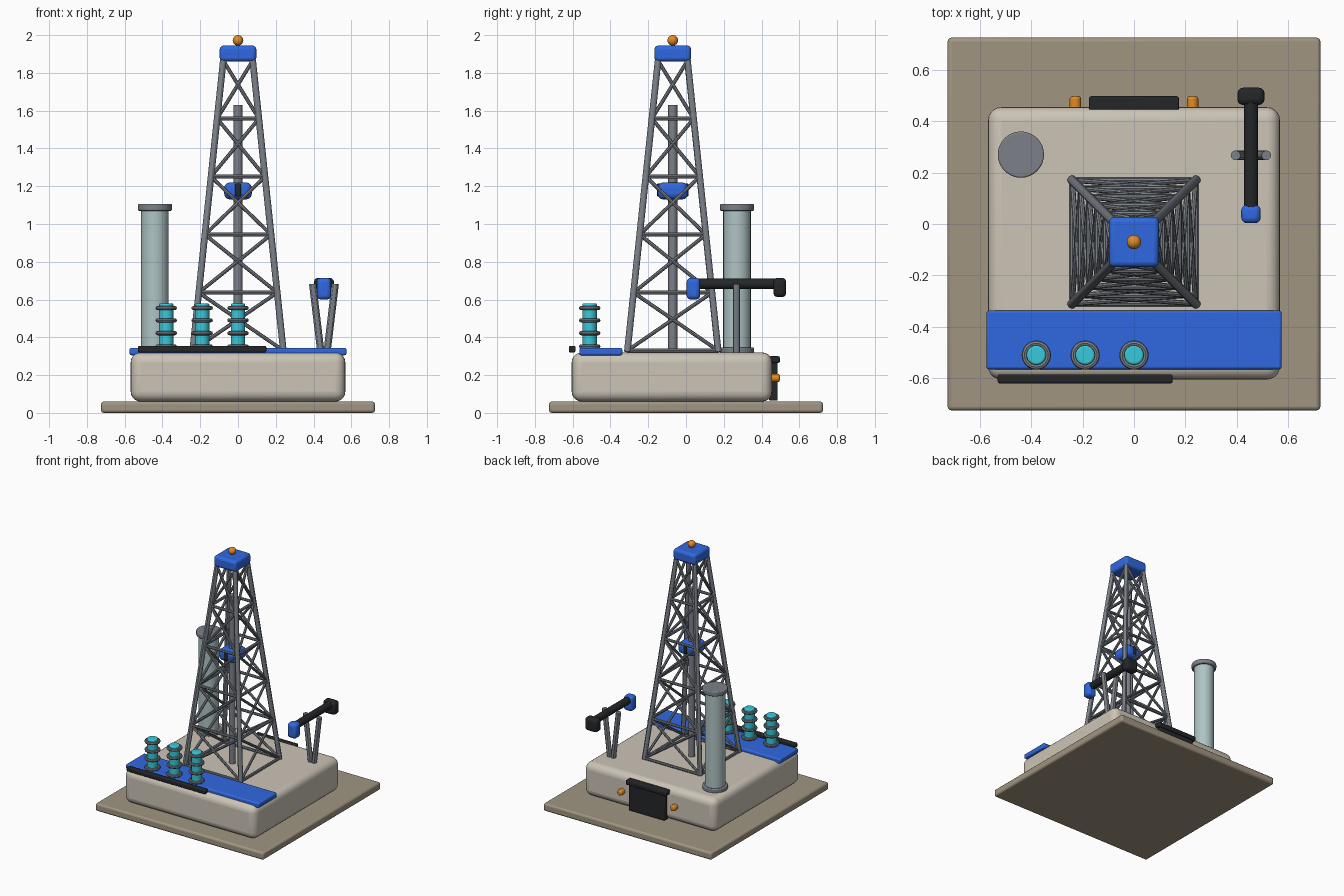
import bpy
from math import pi
from mathutils import Vector

if "Cube" in bpy.data.objects:
    bpy.data.objects.remove(bpy.data.objects["Cube"])


def mat(name, r, g, b):
    m = bpy.data.materials.new(name)
    m.diffuse_color = (r, g, b, 1)
    m.use_nodes = True
    m.node_tree.nodes["Principled BSDF"].inputs["Base Color"].default_value = m.diffuse_color
    return m


BLUE = mat("blue", 0.03, 0.14, 0.75)
BEIGE = mat("beige", 0.60, 0.55, 0.47)
EARTH = mat("earth", 0.35, 0.30, 0.22)
CYAN = mat("cyan", 0.04, 0.58, 0.70)
AMBER = mat("amber", 0.75, 0.26, 0.02)
PALE = mat("pale", 0.43, 0.55, 0.55)
STEEL = mat("steel", 0.20, 0.22, 0.25)
DARK = mat("dark", 0.018, 0.019, 0.021)


def finish(o, name, m, bevel=0, segments=3):
    o.name = name
    o.data.materials.append(m)
    if bevel:
        b = o.modifiers.new("bevel", "BEVEL")
        b.width, b.segments, b.limit_method = bevel, segments, "ANGLE"
    bpy.ops.object.shade_smooth_by_angle()
    return o


def box(name, lo, hi, m, bevel=0.01, segments=3):
    lo, hi = Vector(lo), Vector(hi)
    bpy.ops.mesh.primitive_cube_add(size=1, location=(lo + hi) / 2)
    o = bpy.context.object
    o.scale = hi - lo
    bpy.ops.object.transform_apply(location=False, rotation=False, scale=True)
    return finish(o, name, m, bevel, segments)


def rod(name, a, b, r, m, bevel=0, sides=12):
    a, b = Vector(a), Vector(b)
    d = b - a
    bpy.ops.mesh.primitive_cylinder_add(
        vertices=sides, radius=r, depth=d.length, location=(a + b) / 2,
        rotation=d.to_track_quat("Z", "Y").to_euler())
    return finish(bpy.context.object, name, m, bevel)


# Ground plate, main body, front walkway and its rail
box("ground_plate", (-0.725, -0.725, 0), (0.725, 0.725, 0.06), EARTH, 0.015)
box("body", (-0.568, -0.605, 0.06), (0.568, 0.455, 0.32), BEIGE, 0.052, 5)
box("walkway", (-0.574, -0.565, 0.305), (0.574, -0.337, 0.344), BLUE, 0.01)
box("front_rail", (-0.53, -0.62, 0.32), (0.15, -0.585, 0.355), DARK, 0.008)

# Row of ribbed insulators
for x in (-0.38, -0.19, 0.0):
    rod("insulator", (x, -0.51, 0.33), (x, -0.51, 0.58), 0.038, CYAN, 0.008, 24)
    for z in (0.352, 0.422, 0.49, 0.555):
        bpy.ops.mesh.primitive_torus_add(
            location=(x, -0.51, z), major_radius=0.046, minor_radius=0.011,
            major_segments=28, minor_segments=8)
        finish(bpy.context.object, "insulator_ring", STEEL)

# Tall stack with flanges
sx, sy = -0.44, 0.27
rod("stack", (sx, sy, 0.33), (sx, sy, 1.08), 0.073, PALE, 0.012, 32)
rod("stack_base", (sx, sy, 0.315), (sx, sy, 0.347), 0.09, STEEL, 0.006, 32)
rod("stack_cap", (sx, sy, 1.07), (sx, sy, 1.106), 0.09, STEEL, 0.006, 32)

# Lattice tower: legs, horizontals and cross braces
CY, Z0, Z1, BAYS = -0.07, 0.33, 1.865, 5


def corner(i, level):
    t = level / BAYS
    h = 0.24 + (0.078 - 0.24) * t
    cx, cy = ((-1, -1), (1, -1), (1, 1), (-1, 1))[i % 4]
    return (cx * h, CY + cy * h, Z0 + (Z1 - Z0) * t)


for i in range(4):
    rod("tower_leg", corner(i, -0.02), corner(i, BAYS), 0.018, STEEL)
    for k in range(BAYS):
        rod("tower_beam", corner(i, k), corner(i + 1, k), 0.011, STEEL, sides=8)
        rod("tower_brace", corner(i, k), corner(i + 1, k + 1), 0.010, STEEL, sides=8)
        rod("tower_brace", corner(i + 1, k), corner(i, k + 1), 0.010, STEEL, sides=8)

# Tower crown, beacon, drill pipe and travelling block
box("tower_crown", (-0.097, CY - 0.097, 1.86), (0.097, CY + 0.097, 1.945), BLUE, 0.02)
bpy.ops.mesh.primitive_uv_sphere_add(segments=20, ring_count=12, radius=0.028,
                                     location=(0, CY, 1.972))
finish(bpy.context.object, "beacon", AMBER)
rod("drill_pipe", (0, CY, 0.32), (0, CY, 1.63), 0.024, STEEL, sides=20)
box("travelling_block", (-0.073, CY - 0.08, 1.13), (0.073, CY + 0.08, 1.22), BLUE, 0.03)
box("block_strap", (-0.016, CY - 0.084, 1.145), (0.016, CY + 0.084, 1.215), DARK, 0.008)

# Pump arm on splayed supports
px = 0.455
rod("pump_beam", (px, 0.04, 0.683), (px, 0.49, 0.683), 0.028, DARK, 0.006, 16)
box("pump_head", (px - 0.038, 0.003, 0.60), (px + 0.038, 0.075, 0.715), BLUE, 0.022)
box("pump_weight", (px - 0.053, 0.463, 0.613), (px + 0.053, 0.53, 0.715), DARK, 0.022)
for s in (-1, 1):
    rod("pump_support", (px + s * 0.015, 0.267, 0.31), (px + s * 0.06, 0.267, 0.683),
        0.019, STEEL)

# Rear door with hood and a lamp on each side
box("rear_door", (-0.155, 0.44, 0.065), (0.155, 0.485, 0.275), DARK, 0.006)
box("door_hood", (-0.175, 0.44, 0.265), (0.175, 0.497, 0.30), DARK, 0.008)
for s in (-1, 1):
    rod("rear_lamp", (s * 0.228, 0.445, 0.185), (s * 0.228, 0.497, 0.185),
        0.022, AMBER, 0.01, 20)
